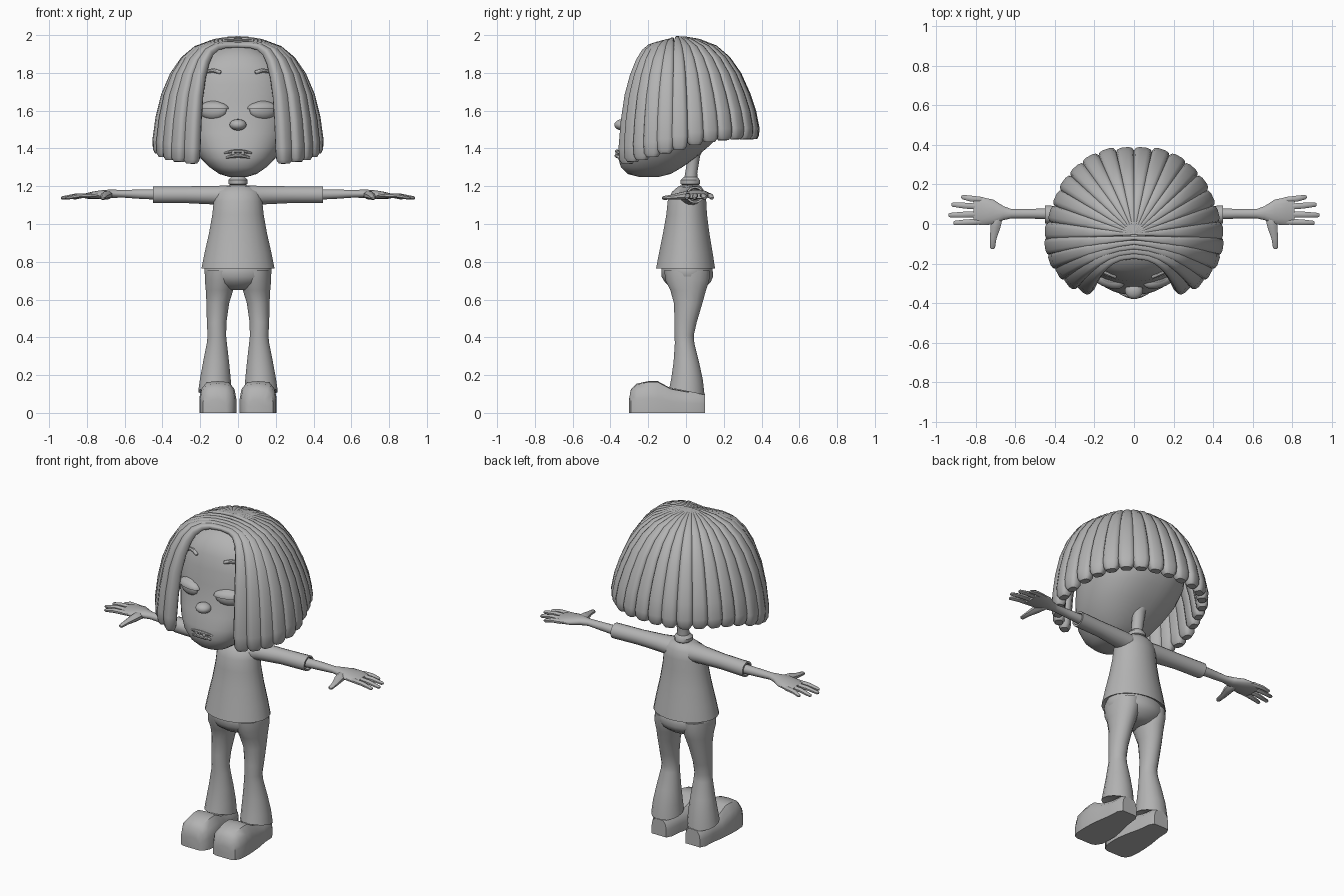
import bpy, bmesh, math
from mathutils import Vector as V

grey = bpy.data.materials.new("plain_grey")
grey.diffuse_color = (0.45, 0.45, 0.45, 1)
X, Y, Z = V((1, 0, 0)), V((0, 1, 0)), V((0, 0, 1))


def ring(c, u, v, ru, rv, n=16, p=1.0):
    """Closed superellipse; p below 1 makes it boxier."""
    out = []
    for i in range(n):
        a = 2 * math.pi * (i + 0.5) / n
        ca, sa = math.cos(a), math.sin(a)
        out.append(V(c) + u * ru * math.copysign(abs(ca) ** p, ca)
                   + v * rv * math.copysign(abs(sa) ** p, sa))
    return out


def loft(name, rings, cap0=True, cap1=True, mirror=False, angle=40):
    bm = bmesh.new()
    vs = [[bm.verts.new(p) for p in r] for r in rings]
    for a, b in zip(vs, vs[1:]):
        for i in range(len(a)):
            j = (i + 1) % len(a)
            bm.faces.new((a[i], a[j], b[j], b[i]))
    if cap0:
        bm.faces.new(vs[0][::-1])
    if cap1:
        bm.faces.new(vs[-1])
    bmesh.ops.recalc_face_normals(bm, faces=bm.faces)
    me = bpy.data.meshes.new(name)
    bm.to_mesh(me)
    bm.free()
    me.materials.append(grey)
    ob = bpy.data.objects.new(name, me)
    bpy.context.collection.objects.link(ob)
    if mirror:
        ob.modifiers.new("mirror", 'MIRROR').use_mirror_merge = False
    bpy.ops.object.select_all(action='DESELECT')
    ob.select_set(True)
    bpy.context.view_layer.objects.active = ob
    bpy.ops.object.shade_smooth_by_angle(angle=math.radians(angle))
    return ob


def tube(name, pts, n=10, squash=1.0, mirror=True):
    """Tube through (x, y, z, radius) points with rounded ends; squash flattens it."""
    P = [V(p[:3]) for p in pts]
    R = [p[3] for p in pts]
    rings = []
    for i, p in enumerate(P):
        t = (P[min(i + 1, len(P) - 1)] - P[max(i - 1, 0)]).normalized()
        up = Y if abs(t.z) > 0.9 else Z
        s = t.cross(up).normalized()
        w = s.cross(t)
        if i == 0:
            rings.append(ring(p - t * R[i] * 0.5, s, w, R[i] * 0.6, R[i] * 0.6 * squash, n))
        rings.append(ring(p, s, w, R[i], R[i] * squash, n))
        if i == len(P) - 1:
            rings.append(ring(p + t * R[i] * 0.6, s, w, R[i] * 0.55, R[i] * 0.55 * squash, n))
    return loft(name, rings, mirror=mirror)


def ball(name, c, r, mirror=False, z0=-90, z1=90, yaw=0):
    """Ellipsoid turned by yaw, or the slice of it between two latitudes."""
    u = V((math.cos(yaw), math.sin(yaw), 0))
    rings = []
    for i in range(9):
        a = math.radians(z0 + (z1 - z0) * i / 8)
        k = max(math.cos(a), 0.02)
        rings.append(ring(V(c) + Z * r[2] * math.sin(a), u, Z.cross(u), r[0] * k, r[1] * k, 16))
    return loft(name, rings, mirror=mirror)


def stack(name, rows, n=24, p=1.0, x=0, **kw):
    """Horizontal rings from (z, half width, front y, back y)."""
    return loft(name, [ring((x, (f + b) / 2, z), X, Y, w, (b - f) / 2, n, p)
                       for z, w, f, b in rows], **kw)


# Head
HEAD = [(1.25, .05, -.25, -.14), (1.265, .10, -.31, -.08), (1.30, .15, -.345, -.02),
        (1.35, .20, -.36, .05), (1.41, .238, -.355, .12), (1.48, .27, -.335, .19),
        (1.56, .29, -.315, .24), (1.65, .30, -.30, .25), (1.74, .29, -.288, .24),
        (1.82, .255, -.268, .20), (1.88, .20, -.238, .14), (1.925, .12, -.185, .07),
        (1.95, .05, -.13, 0)]
BOX = .85
stack("head", HEAD, 36, BOX)


def face_y(x, z):
    for a, b in zip(HEAD, HEAD[1:]):
        if a[0] <= z <= b[0]:
            k = (z - a[0]) / (b[0] - a[0])
            w, f, bk = (a[i] + (b[i] - a[i]) * k for i in (1, 2, 3))
            return (f + bk) / 2 - (bk - f) / 2 * max(0, 1 - abs(x / w) ** (2 / BOX)) ** (BOX / 2)
    return -.3


# Face details, eyes turned to follow the cheeks
ye = face_y(.132, 1.6)
yaw = math.atan2(face_y(.19, 1.6) - face_y(.07, 1.6), .12)
ball("eyeball", (.132, ye + .012, 1.602), (.078, .034, .05), True, yaw=yaw)
ball("upper_eyelid", (.132, ye + .012, 1.608), (.088, .043, .04), True, 0, 90, yaw)
ball("nose", (0, face_y(0, 1.525) - .012, 1.525), (.046, .045, .03))
tube("eyebrow", [(x, face_y(x, z) - .004, z, r) for x, z, r in
                 ((.095, 1.803, .010), (.13, 1.813, .012), (.165, 1.808, .011), (.2, 1.78, .007))], 8)
for nm, z, w, r, out in (("upper_lip", 1.386, .07, .010, .010), ("lower_lip", 1.362, .06, .012, .008)):
    tube(nm, [(w * k, face_y(w * k, z) - out * (1 - k * k), z - .01 * k * k,
               r * (1 - .5 * k * k)) for k in (-1, -.6, -.2, .2, .6, 1)], 8, mirror=False)
for i in (-1, 0, 1):
    ball("tooth", (i * .025, face_y(0, 1.375) - .006, 1.375), (.012, .01, .012))

# Hair: strands from the crown to (x, y, z) ends, outer surface follows the profile;
# the front ones start lower on the parting, run sideways, then drop beside the face
PROFILE = [(0, 1.995), (.12, 1.992), (.28, 1.98), (.48, 1.945), (.64, 1.885), (.775, 1.80),
           (.885, 1.69), (.955, 1.58), (.995, 1.47), (1, 1.40)]
LAST = len(PROFILE) - 1
ENDS = [(.048, .39, 1.45), (.143, .38, 1.45), (.23, .345, 1.45), (.30, .29, 1.45),
        (.36, .22, 1.445), (.40, .14, 1.435), (.43, .055, 1.42), (.453, -.035, 1.395),
        (.453, -.115, 1.375), (.43, -.19, 1.355), (.39, -.25, 1.34), (.34, -.305, 1.33),
        (.27, -.338, 1.32)]
for i, (ex, ey, ez) in enumerate(ENDS):
    f = max(0, i - 7) / 5                      # how far round to the front
    cy = -.05 - .11 * f
    pts = []
    for r, z in PROFILE:
        zz = z if z > 1.7 else 1.7 + (z - 1.7) * (1.7 - ez) / .3
        pts.append(V((ex * r ** (1 - .36 * f), cy + (ey - cy) * r ** (1 + .6 * f),
                      zz - .035 * f * (1 - r))))
    rings = []
    for j, p in enumerate(pts):
        r = PROFILE[j][0]
        t = (pts[min(j + 1, LAST)] - pts[max(j - 1, 0)]).normalized()
        b = t.cross((p - V((0, -.05, 1.45))).normalized()).normalized()
        nrm = b.cross(t).normalized()
        w, th = .006 + .012 * f + (.041 - .012 * f) * r, .012 + .024 * r
        for dz, s in (((0, 1),) if j < LAST else ((-.02, .9), (0, .6))):
            rings.append(ring(p - nrm * th + t * dz, b, nrm, w * s, th * s, 12, .65))
    loft("hair_strand", rings, mirror=True, angle=50)

# Neck and collar
stack("neck", [(1.18, .042, -.02, .065), (1.27, .034, -.005, .06), (1.36, .038, .01, .075),
               (1.43, .06, .0, .11), (1.50, .09, -.02, .16)], 16)
stack("collar", [(1.20, .034, -.01, .06), (1.212, .05, -.03, .075), (1.232, .052, -.03, .075),
                 (1.25, .036, -.01, .06)], 16)

# Shirt
stack("shirt_body", [(.775, .175, -.14, .135), (.765, .195, -.16, .155), (.85, .178, -.143, .142),
                     (.95, .155, -.123, .125), (1.05, .137, -.105, .112), (1.12, .13, -.098, .108),
                     (1.17, .12, -.075, .10), (1.20, .075, -.04, .08), (1.206, .04, -.02, .065)])
SLEEVE = [(.06, .015, 1.148, .07, .056), (.14, .03, 1.153, .055, .05), (.28, .04, 1.155, .045, .045),
          (.45, .048, 1.155, .047, .045), (.45, .048, 1.155, .037, .035), (.40, .048, 1.155, .032, .03)]
loft("sleeve", [ring((x, y, z), Y, Z, a, b) for x, y, z, a, b in SLEEVE], mirror=True)

# Arms and hands
ARM = [(.38, .05, 1.155, .03, .029), (.52, .052, 1.158, .025, .025), (.62, .052, 1.16, .024, .02),
       (.66, .055, 1.16, .036, .023), (.71, .06, 1.157, .064, .024), (.77, .065, 1.152, .072, .02),
       (.81, .067, 1.148, .068, .014)]
loft("arm_and_palm", [ring((x, y, z), Y, Z, a, b) for x, y, z, a, b in ARM], mirror=True)
for y0, y1, x1 in ((.012, .005, .905), (.05, .045, .93), (.087, .098, .915), (.122, .136, .865)):
    tube("finger", [(.77, y0, 1.152, .016), ((.79 + x1) / 2, (y0 + y1) / 2, 1.149, .016),
                    (x1, y1, 1.138, .012)], 8, .8)
tube("thumb", [(.69, .04, 1.155, .03), (.70, -.015, 1.15, .027), (.711, -.07, 1.143, .018),
               (.715, -.118, 1.138, .014)], 8, .8)

# Trousers
stack("trouser_hips", [(.80, .165, -.12, .125), (.76, .18, -.132, .142), (.72, .176, -.13, .145),
                       (.69, .155, -.112, .13), (.665, .11, -.08, .10), (.65, .07, -.05, .07)])
LEG = [(.755, .09, .085, -.118, .128), (.70, .095, .082, -.11, .125), (.65, .098, .074, -.085, .108),
       (.58, .107, .061, -.065, .088),
       (.48, .113, .053, -.062, .058), (.41, .112, .05, -.062, .042), (.37, .112, .054, -.06, .045),
       (.27, .116, .07, -.067, .07), (.18, .12, .083, -.08, .09), (.115, .122, .09, -.09, .1),
       (.125, .122, .075, -.075, .085)]
rings = [ring((x, (f + b) / 2, z), X, Y, w, (b - f) / 2) for z, x, w, f, b in LEG]
for r in rings[-2:]:                           # hem drops toward the heel
    for p in r:
        p.z -= .2 * p.y
loft("trouser_leg", rings, mirror=True)

# Shoes: sections along y as (y, centre x, half width, height)
SHOE = [(-.302, .11, .05, .07), (-.292, .11, .075, .125), (-.26, .108, .093, .155),
        (-.20, .107, .098, .168), (-.15, .107, .097, .168), (-.08, .11, .088, .13),
        (0, .113, .072, .115), (.07, .115, .066, .11), (.10, .115, .05, .10)]
rings = []
for y, cx, w, h in SHOE:
    side = [(-1, 0), (-1, .45), (-.9, .75), (-.6, .97), (0, 1)]
    sec = side + [(-a, b) for a, b in side[-2::-1]]
    rings.append([V((cx + a * w, y, b * h)) for a, b in sec])
loft("shoe", rings, mirror=True)
